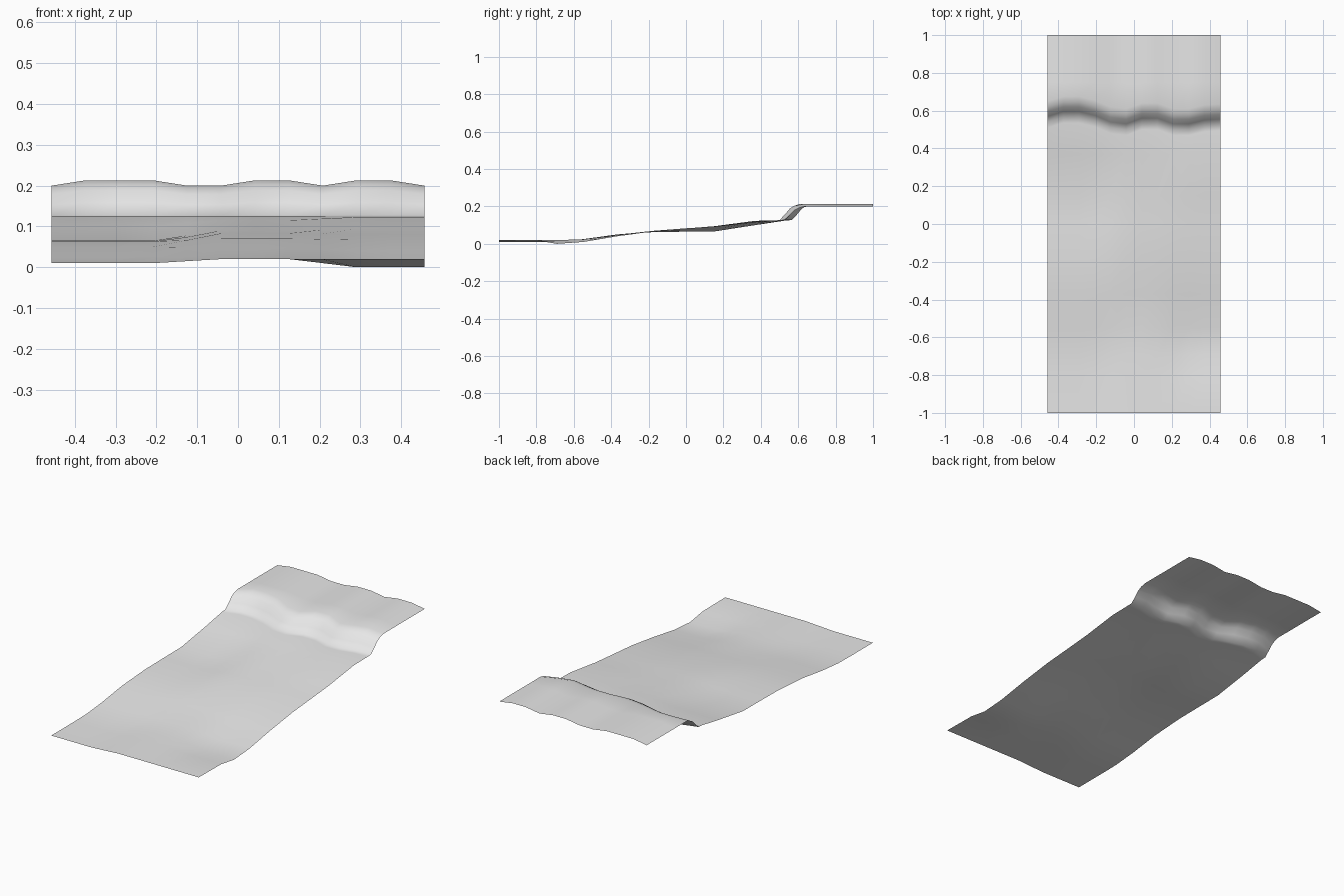
import bpy
import bmesh

cube = bpy.data.objects.get("Cube")
if cube:
    bpy.data.objects.remove(cube, do_unlink=True)

HALF_WIDTH, COLUMNS = 0.457, 12

# Gentle slope: distance along, then height at the left side, middle and right side
SLOPE = [
    (-1.0, 0.01, 0.02, 0.02),
    (-0.8, 0.01, 0.02, 0.018),
    (-0.69, 0.012, 0.02, 0.0),
    (-0.55, 0.025, 0.024, 0.01),
    (-0.37, 0.05, 0.047, 0.04),
    (-0.17, 0.063, 0.07, 0.067),
    (0.0, 0.065, 0.083, 0.081),
    (0.15, 0.066, 0.09, 0.094),
    (0.37, 0.10, 0.115, 0.123),
]
# Winding foot line of the bank and the ripple of the upper ground, per column
FOOT = [0.54, 0.565, 0.565, 0.545, 0.51, 0.50, 0.53, 0.53, 0.50, 0.50, 0.52, 0.525]
LOW_TOPS = {0, 4, 5, 8, 11}
# Bank section: offset from the foot, share of the climb
BANK = [(-0.03, 0.0), (0.0, 0.02), (0.03, 0.38), (0.055, 0.72), (0.08, 0.9), (0.11, 1.0)]


def blend(x, left, middle, right):
    """Height across the slope, flat on both sides and in the middle."""
    if x < 0:
        t = min(max((x + 0.208) / 0.166, 0), 1)
        return left + (middle - left) * t
    t = min(max((x - 0.125) / 0.166, 0), 1)
    return middle + (right - middle) * t


def column_points(i):
    x = HALF_WIDTH * (2 * i / (COLUMNS - 1) - 1)
    top = 0.20 if i in LOW_TOPS else 0.213
    points = [(x, y, blend(x, *heights)) for y, *heights in SLOPE]
    points += [(x, FOOT[i] + dy, 0.125 + (top - 0.125) * k) for dy, k in BANK]
    points += [(x, y, top) for y in (0.75, 0.87, 1.0)]
    return points


# Ground sheet
bm = bmesh.new()
grid = [[bm.verts.new(p) for p in column_points(i)] for i in range(COLUMNS)]
for a, b in zip(grid, grid[1:]):
    for j in range(len(a) - 1):
        bm.faces.new((a[j], b[j], b[j + 1], a[j + 1])).smooth = True
mesh = bpy.data.meshes.new("ground_sheet")
bm.to_mesh(mesh)
bm.free()
ground = bpy.data.objects.new("ground_sheet", mesh)
bpy.context.collection.objects.link(ground)

# Plain grey surface
grey = bpy.data.materials.new("light_grey")
grey.use_nodes = True
grey.diffuse_color = (0.8, 0.8, 0.8, 1)
for node in grey.node_tree.nodes:
    if node.type == "BSDF_PRINCIPLED":
        node.inputs["Base Color"].default_value = (0.8, 0.8, 0.8, 1)
mesh.materials.append(grey)
